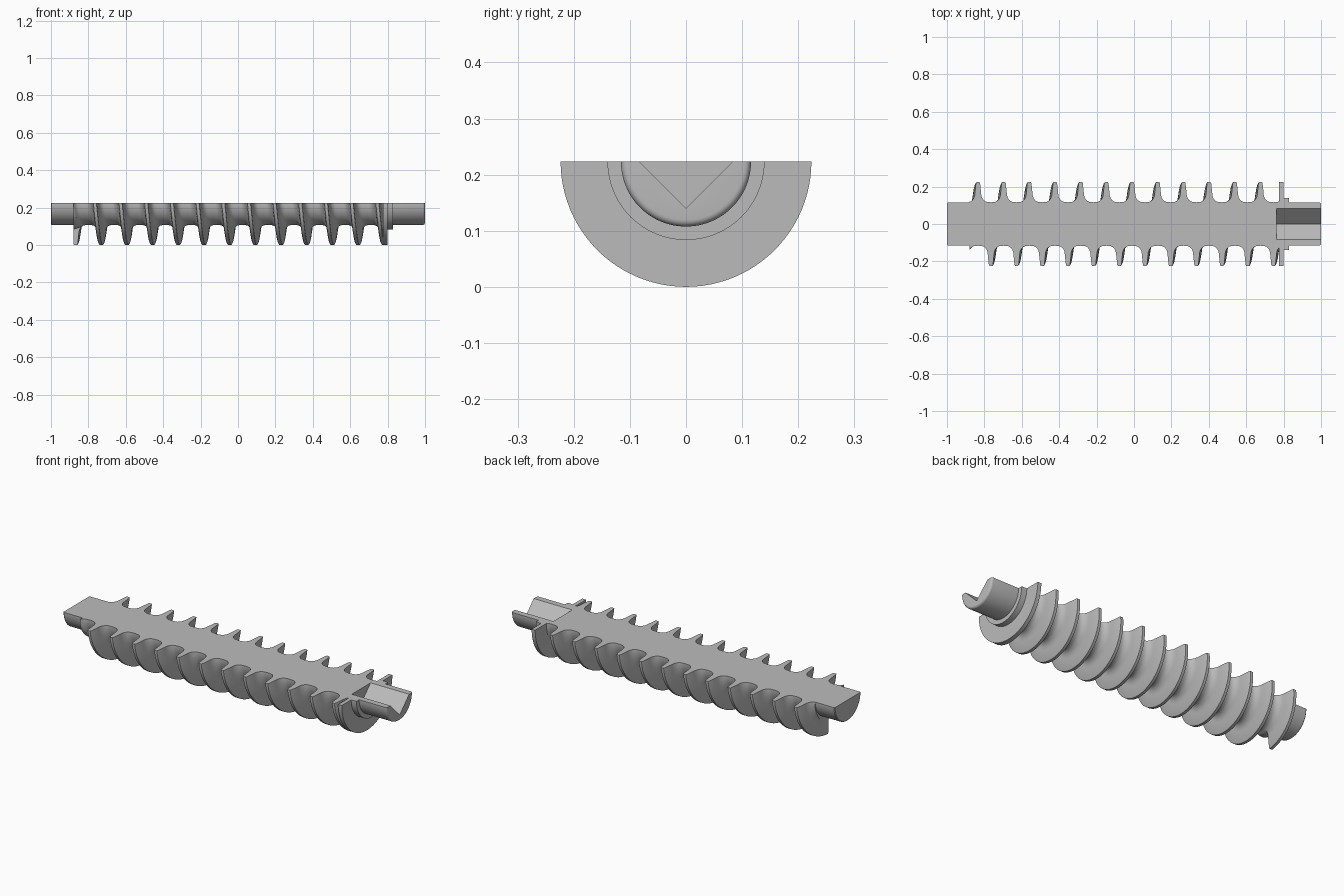
import bpy, bmesh, math

if "Cube" in bpy.data.objects:
    bpy.data.objects.remove(bpy.data.objects["Cube"], do_unlink=True)

OUTER, SHAFT, COLLAR = 0.2235, 0.116, 0.14
PITCH = 0.1373
THREAD_START, THREAD_END = -0.88, 0.776
FIRST_CREST = -0.9025          # crest position on the front cut edge
STEPS = 48

# Half of one thread: (distance from crest centre, radius)
half = [(0, OUTER), (0.008, OUTER), (0.011, 0.218), (0.0165, 0.165)]
for i in range(1, 8):
    a = math.radians(90 * i / 7)
    half.append((0.0165 + 0.034 * (1 - math.cos(a)), 0.165 - 0.047 * math.sin(a)))
half.append((PITCH / 2, SHAFT))
offsets = [-u for u, r in reversed(half[1:-1])] + [u for u, r in half]


def thread_radius(x, crest):
    u = abs((x - crest + PITCH / 2) % PITCH - PITCH / 2)
    for (u0, r0), (u1, r1) in zip(half, half[1:]):
        if u <= u1:
            return r0 + (r1 - r0) * (u - u0) / (u1 - u0)
    return SHAFT


def section(turn, cut_start):
    """Outline from one end of the axis to the other, at a fraction of a turn."""
    crest = FIRST_CREST + PITCH * turn
    rim = 0.012
    pts = [(-1, 0), (-1, SHAFT - 0.004), (-0.996, SHAFT), (THREAD_START, SHAFT)]
    for k in range(-1, 14):
        for u in offsets:
            x = min(max(crest + k * PITCH + u, THREAD_START), THREAD_END)
            r = thread_radius(x, crest)
            if cut_start and x < crest + PITCH / 2:
                r = min(r, max(SHAFT, COLLAR - 0.3 * (x - THREAD_START)))
            pts.append((x, r))
    # End flange, collar and rounded shaft end
    pts += [(THREAD_END, OUTER), (0.798, OUTER), (0.798, COLLAR),
            (0.83, COLLAR), (0.83, SHAFT)]
    for i in range(6):
        a = math.radians(18 * i)
        pts.append((1 - rim + rim * math.sin(a), SHAFT - rim + rim * math.cos(a)))
    return pts + [(1, 0)]


# Half screw body: sweep the outline from the front edge, below, to the back edge
bm = bmesh.new()
columns = []
for i in range(STEPS + 1):
    turn = 0.5 * i / STEPS
    a = 2 * math.pi * turn
    states = [i < STEPS / 2]
    if i == STEPS // 2:
        states = [True, False]     # blunt start of the thread
    for cut in states:
        columns.append([bm.verts.new((x, -r * math.cos(a), OUTER - r * math.sin(a)))
                        for x, r in section(turn, cut)])
for a, b in zip(columns, columns[1:]):
    for j in range(len(a) - 1):
        bm.faces.new((a[j], a[j + 1], b[j + 1], b[j]))
# Flat cut face
bm.faces.new(columns[0] + columns[-1][::-1])
bmesh.ops.remove_doubles(bm, verts=bm.verts, dist=0.00002)
bmesh.ops.dissolve_degenerate(bm, edges=bm.edges, dist=0.00002)
bmesh.ops.recalc_face_normals(bm, faces=bm.faces)
mesh = bpy.data.meshes.new("screw_half")
bm.to_mesh(mesh)
bm.free()
screw = bpy.data.objects.new("screw_half", mesh)
bpy.context.collection.objects.link(screw)

grey = bpy.data.materials.new("plain_grey")
grey.use_nodes = True
colour = (0.5, 0.5, 0.5, 1)
grey.diffuse_color = colour
grey.node_tree.nodes["Principled BSDF"].inputs["Base Color"].default_value = colour
mesh.materials.append(grey)

# V-shaped socket in the drive end
bm = bmesh.new()
depth, reach = 0.083, 0.19
tri = [(0, -depth), (reach, reach - depth), (-reach, reach - depth)]
ends = [[bm.verts.new((x, y, OUTER + z)) for y, z in tri] for x in (0.762, 1.1)]
bm.faces.new(ends[0])
bm.faces.new(ends[1][::-1])
for i in range(3):
    j = (i + 1) % 3
    bm.faces.new((ends[0][i], ends[0][j], ends[1][j], ends[1][i]))
bmesh.ops.recalc_face_normals(bm, faces=bm.faces)
cut_mesh = bpy.data.meshes.new("socket_cutter")
bm.to_mesh(cut_mesh)
bm.free()
cut_mesh.materials.append(grey)
cutter = bpy.data.objects.new("socket_cutter", cut_mesh)
cutter.hide_render = True
bpy.context.collection.objects.link(cutter)

mod = screw.modifiers.new("socket", "BOOLEAN")
mod.operation = "DIFFERENCE"
mod.solver = "EXACT"
mod.object = cutter
bpy.ops.object.select_all(action="DESELECT")
screw.select_set(True)
bpy.context.view_layer.objects.active = screw
bpy.ops.object.modifier_apply(modifier=mod.name)
bpy.data.objects.remove(cutter, do_unlink=True)
bpy.ops.object.shade_smooth_by_angle(angle=math.radians(30))
